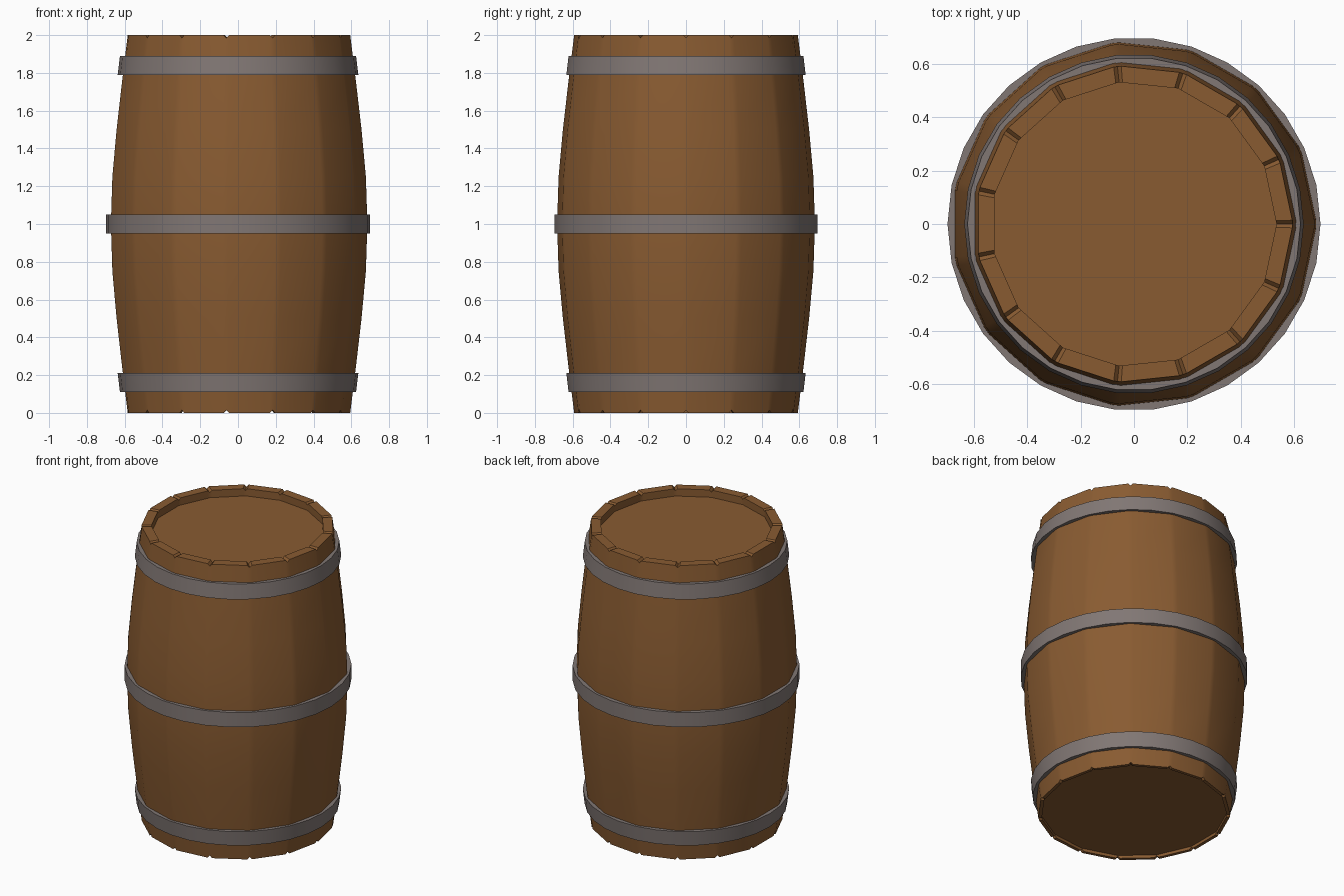
import bpy, bmesh
from math import pi, cos, sin

if "Cube" in bpy.data.objects:
    bpy.data.objects.remove(bpy.data.objects["Cube"])

STAVES = 15
STEP = 2 * pi / STAVES


def material(name, rgb):
    m = bpy.data.materials.new(name)
    m.diffuse_color = (*rgb, 1)
    m.use_nodes = True
    m.node_tree.nodes["Principled BSDF"].inputs["Base Color"].default_value = m.diffuse_color
    return m


wood = material("wood", (0.25, 0.105, 0.031))
iron = material("iron", (0.22, 0.185, 0.175))


def loft(name, columns, mat, angle):
    """Join a closed ring of equal, closed cross-sections into one mesh."""
    bm = bmesh.new()
    cols = [[bm.verts.new(p) for p in c] for c in columns]
    for i, a in enumerate(cols):
        b = cols[(i + 1) % len(cols)]
        for j in range(len(a)):
            k = (j + 1) % len(a)
            bm.faces.new((a[j], b[j], b[k], a[k]))
    bmesh.ops.recalc_face_normals(bm, faces=bm.faces)
    return finish(name, bm, mat, angle)


def finish(name, bm, mat, angle):
    me = bpy.data.meshes.new(name)
    bm.to_mesh(me)
    bm.free()
    ob = bpy.data.objects.new(name, me)
    bpy.context.collection.objects.link(ob)
    me.materials.append(mat)
    bpy.ops.object.select_all(action='DESELECT')
    ob.select_set(True)
    bpy.context.view_layer.objects.active = ob
    bpy.ops.object.shade_smooth_by_angle(angle=angle)
    return ob


# Staves: bulging wall with a small V notch at every seam
outer = [(0.597, 0), (0.628, 0.25), (0.657, 0.5), (0.68, 0.75), (0.688, 1),
         (0.68, 1.25), (0.657, 1.5), (0.628, 1.75), (0.597, 2)]
inner = [(0.535, 2), (0.535, 1.9), (0.575, 0.1), (0.575, 0)]
notch, groove, half = 0.015, 0.003, 0.024
columns = []
for s in range(STAVES):
    for off in (-half, 0, half):
        a = s * STEP + off
        flat = cos(STEP / 2) / cos(STEP / 2 - abs(off))
        col = []
        for r, z in outer + inner:
            r *= flat
            if off == 0:
                if (r, z) and r > 0.59:
                    r -= groove
                if z == 2:
                    z -= notch
                elif z == 0:
                    z += notch
            col.append((r * cos(a), r * sin(a), z))
        columns.append(col)
loft("staves", columns, wood, pi / 5)


# Lids, recessed into both ends
def lid(name, radius, z, depth):
    bm = bmesh.new()
    bmesh.ops.create_cone(bm, cap_ends=True, segments=STAVES, radius1=radius,
                          radius2=radius, depth=depth)
    # put the corners on the stave seams
    ring = sorted(v.co.z for v in bm.verts)
    k = 0
    lows = [v for v in bm.verts if v.co.z < 0]
    first = max(lows, key=lambda v: v.co.x + v.co.y * 1e-3)
    from math import atan2
    turn = -atan2(first.co.y, first.co.x)
    c, s = cos(turn), sin(turn)
    for v in bm.verts:
        x, y = v.co.x, v.co.y
        v.co = (x * c - y * s, x * s + y * c, v.co.z + z)
    return finish(name, bm, wood, pi / 6)


lid("top_lid", 0.545, 1.93, 0.04)
lid("bottom_lid", 0.58, 0.04, 0.04)


# Iron hoops, tapered to follow the wall
def hoop(name, z0, r0, z1, r1):
    section = [(r0, z0), (r1, z1), (r1 - 0.035, z1), (r0 - 0.035, z0)]
    loft(name, [[(r * cos(i * pi / 15), r * sin(i * pi / 15), z)
                 for r, z in section] for i in range(30)], iron, pi / 6)


hoop("lower_hoop", 0.11, 0.625, 0.21, 0.637)
hoop("middle_hoop", 0.95, 0.70, 1.05, 0.70)
hoop("upper_hoop", 1.79, 0.637, 1.89, 0.625)
